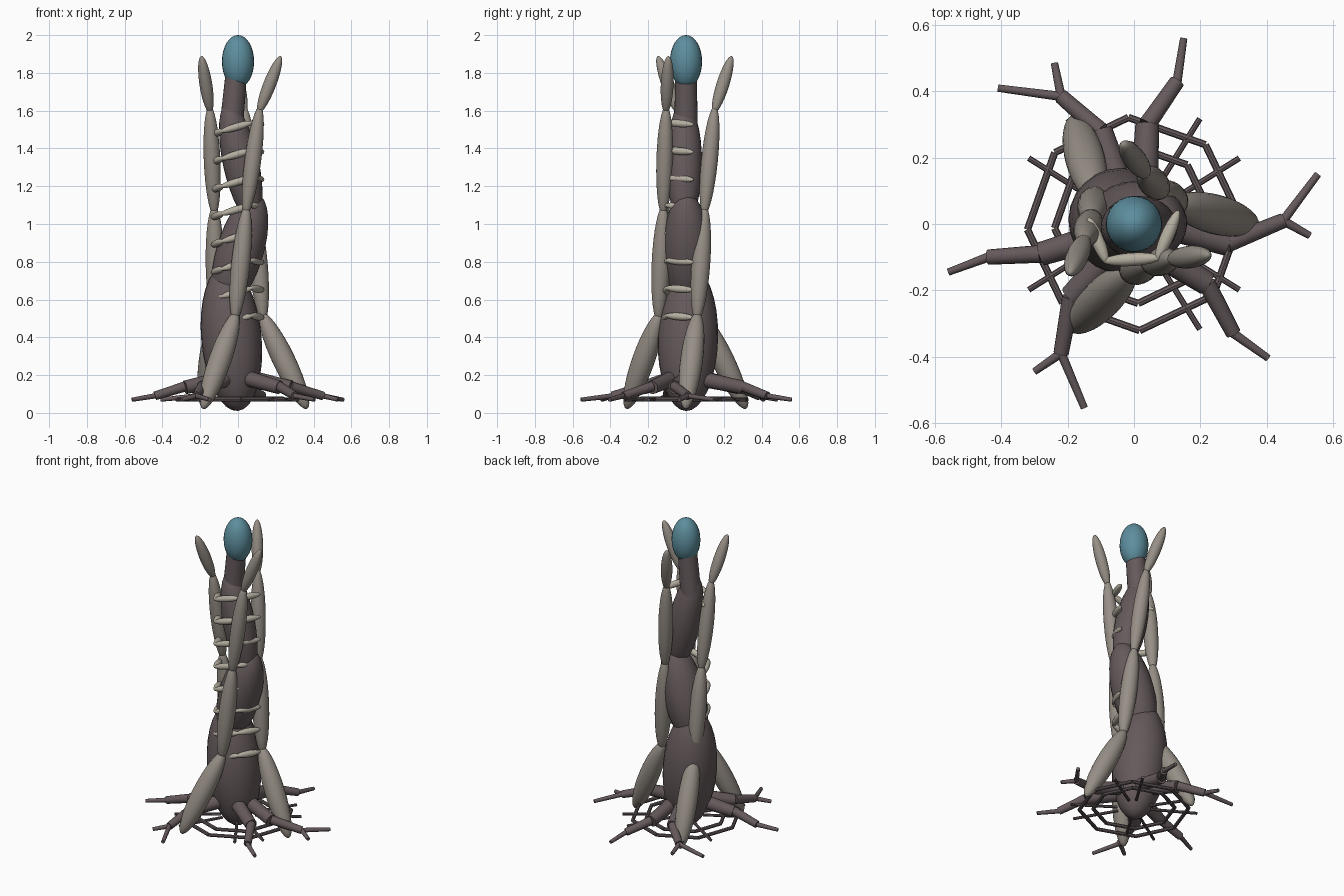
import bpy
from math import sin, cos, radians
from mathutils import Vector

if "Cube" in bpy.data.objects:
    bpy.data.objects.remove(bpy.data.objects["Cube"])


def material(name, rgb):
    m = bpy.data.materials.new(name)
    m.diffuse_color = (*rgb, 1)
    m.use_nodes = True
    m.node_tree.nodes["Principled BSDF"].inputs["Base Color"].default_value = m.diffuse_color
    return m


BARK = material("bark", (0.13, 0.10, 0.105))
BONE = material("bone", (0.31, 0.275, 0.24))
PALE = material("pale_bone", (0.46, 0.42, 0.35))
BLUE = material("blue", (0.11, 0.27, 0.34))


def polar(r, deg, z):
    return Vector((r * cos(radians(deg)), r * sin(radians(deg)), z))


def finish(name, mat, a, b):
    ob = bpy.context.object
    ob.name = name
    ob.data.materials.append(mat)
    ob.rotation_mode = 'QUATERNION'
    ob.rotation_quaternion = (b - a).to_track_quat('Z', 'Y')
    bpy.ops.object.transform_apply(location=False, rotation=True, scale=True)
    bpy.ops.object.shade_smooth_by_angle(angle=radians(40))
    return ob


# ellipsoid stretched between two points, reaching past them by the factor
def spindle(name, a, b, r, mat, extend=1.1):
    a, b = Vector(a), Vector(b)
    bpy.ops.mesh.primitive_uv_sphere_add(segments=24, ring_count=16, location=(a + b) / 2)
    bpy.context.object.scale = (r, r, (b - a).length / 2 * extend)
    return finish(name, mat, a, b)


# tapered rod between two points
def rod(name, a, b, r1, r2, mat=BARK, sides=16):
    a, b = Vector(a), Vector(b)
    bpy.ops.mesh.primitive_cone_add(vertices=sides, radius1=r1, radius2=r2,
                                    depth=(b - a).length, location=(a + b) / 2)
    return finish(name, mat, a, b)


# winding trunk
spindle("trunk_base", (0, 0, 0.01), (-0.07, 0.02, 0.78), 0.16, BARK, 1.0)
spindle("trunk_lower", (-0.06, 0.01, 0.62), (0.08, 0, 1.09), 0.125, BARK, 1.3)
spindle("trunk_upper", (0.07, -0.01, 1.07), (-0.04, -0.01, 1.58), 0.095, BARK, 1.25)
rod("trunk_neck", (-0.035, 0, 1.52), (-0.005, 0, 1.84), 0.062, 0.056, BARK, 24)

# egg-shaped tip
spindle("crown_egg", (0, 0, 1.72), (0, 0, 2.0), 0.085, BLUE, 1.0)

# three twisting struts: radius, twist, height at each joint
JOINTS = [(0.355, 0, 0.045), (0.145, 24, 0.51), (0.128, 50, 1.07), (0.155, 77, 1.6), (0.24, 97, 1.875)]
GIRTH = [0.06, 0.05, 0.044, 0.034]
for k in range(3):
    pts = [polar(r, d + 120 * k, z) for r, d, z in JOINTS]
    for i, g in enumerate(GIRTH):
        spindle(f"strut_{k + 1}_part_{i + 1}", pts[i], pts[i + 1], g, BONE, 1.1)

# rungs wrapped round the front
for n in range(8):
    z = 0.5 + 0.146 * n
    pts = [polar(0.135, 175, z - 0.05), polar(0.14, 233, z - 0.03),
           polar(0.125, 305, z + 0.015), polar(0.135, 14, z + 0.005)]
    for i in range(3):
        spindle(f"rung_{n + 1}_part_{i + 1}", pts[i], pts[i + 1], 0.02, PALE, 1.12)

# roots: start, knee, fork, then the tips
ROOTS = [
    [(0.03, 0.08), (0.04, 0.3), (0.13, 0.43), (0.15, 0.56)],
    [(-0.04, 0.1), (-0.1, 0.28), (-0.22, 0.385), (-0.24, 0.485), (-0.41, 0.41)],
    [(-0.08, -0.03), (-0.28, -0.09), (-0.44, -0.1), (-0.56, -0.145)],
    [(-0.06, -0.08), (-0.19, -0.22), (-0.22, -0.39), (-0.3, -0.445), (-0.15, -0.555)],
    [(0.06, -0.08), (0.22, -0.18), (0.3, -0.33), (0.405, -0.405)],
    [(0.08, 0), (0.28, -0.06), (0.45, 0.01), (0.53, -0.035), (0.555, 0.15)],
]
for n, (s, k, f, *tips) in enumerate(ROOTS, 1):
    rod(f"root_{n}_base", (*s, 0.18), (*k, 0.135), 0.042, 0.036)
    rod(f"root_{n}_middle", (*k, 0.14), (*f, 0.09), 0.027, 0.023)
    for i, t in enumerate(tips, 1):
        rod(f"root_{n}_tip_{i}", (*f, 0.09), (*t, 0.07), 0.014, 0.011)

# fine web under the roots: two rings and paired spokes
for r, z in ((0.322, 0.07), (0.24, 0.075)):
    for i in range(8):
        rod("web_ring", polar(r, 3 + 45 * i, z), polar(r, 48 + 45 * i, z), 0.011, 0.011, BARK, 8)
for q in range(4):
    for off in (-13, 13):
        d = 45 + 90 * q + off
        rod("web_spoke", polar(0.1, d, 0.075), polar(0.375, d, 0.07), 0.009, 0.009, BARK, 8)
